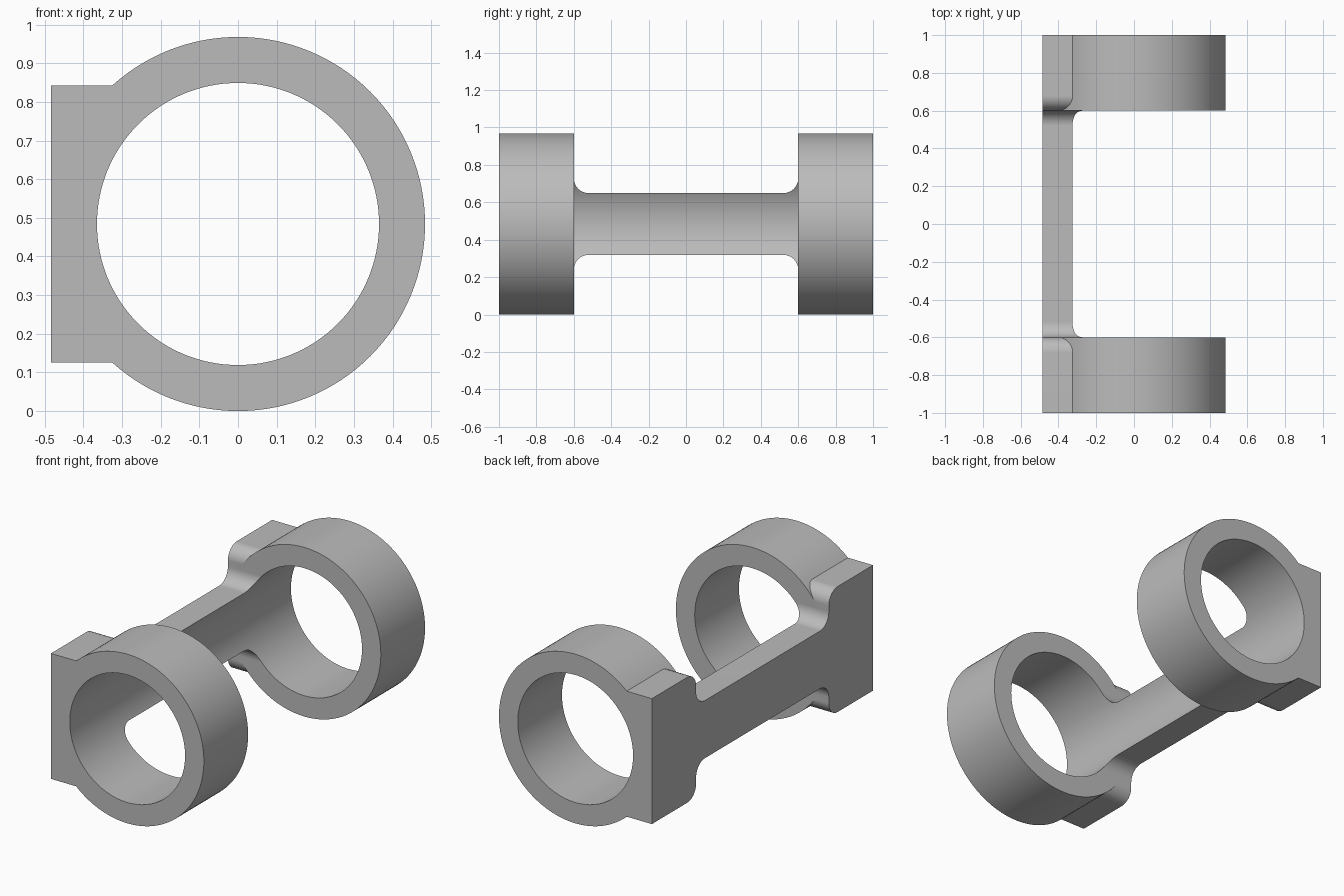
import bpy, bmesh
from math import sin, cos, pi
from mathutils import Matrix

cube = bpy.data.objects.get("Cube")
if cube:
    bpy.data.objects.remove(cube, do_unlink=True)

RADIUS = 0.484      # ring outer radius, also the axis height
BORE = 0.365        # ring inner radius
RING_Y = 0.6        # inner face of each ring
BAR = 0.165         # half height of the bar
FLANGE = 0.359      # half height of the end flanges
FILLET = 0.08

grey = bpy.data.materials.new("plain grey")
grey.use_nodes = True
colour = (0.5, 0.5, 0.5, 1)
grey.diffuse_color = colour
grey.node_tree.nodes["Principled BSDF"].inputs["Base Color"].default_value = colour


def make_object(name, bm):
    bmesh.ops.recalc_face_normals(bm, faces=bm.faces)
    mesh = bpy.data.meshes.new(name)
    bm.to_mesh(mesh)
    bm.free()
    mesh.materials.append(grey)
    obj = bpy.data.objects.new(name, mesh)
    bpy.context.collection.objects.link(obj)
    return obj


def cylinder(name, radius, y, length):
    bm = bmesh.new()
    bmesh.ops.create_cone(
        bm, cap_ends=True, segments=128, radius1=radius, radius2=radius, depth=length,
        matrix=Matrix.Translation((0, y, RADIUS)) @ Matrix.Rotation(pi / 2, 4, "X"))
    return make_object(name, bm)


def arc(y, z, start, end, steps=12):
    angles = [start + (end - start) * i / steps for i in range(steps + 1)]
    return [(y + FILLET * cos(a), z + FILLET * sin(a)) for a in angles]


def combine(target, other, operation):
    mod = target.modifiers.new(operation.lower(), "BOOLEAN")
    mod.operation = operation
    mod.solver = "EXACT"
    mod.object = other
    bpy.context.view_layer.objects.active = target
    bpy.ops.object.modifier_apply(modifier=mod.name)
    bpy.data.objects.remove(other, do_unlink=True)


# Side outline of bar and flanges: one quarter, mirrored twice
quarter = arc(RING_Y - FILLET, BAR + FILLET, -pi / 2, 0)
quarter += arc(RING_Y + FILLET, FLANGE - FILLET, pi, pi / 2)
quarter.append((1, FLANGE))
upper = [(-y, z) for y, z in reversed(quarter)] + quarter
outline = upper + [(y, -z) for y, z in reversed(upper)]

# Bar with flanges, extruded sideways from the flat mounting face
bm = bmesh.new()
face = bm.faces.new([bm.verts.new((-RADIUS, y, RADIUS + z)) for y, z in outline])
extruded = bmesh.ops.extrude_face_region(bm, geom=[face])["geom"]
bmesh.ops.translate(bm, vec=(0.234, 0, 0),
                    verts=[v for v in extruded if isinstance(v, bmesh.types.BMVert)])
bracket = make_object("ring_bracket", bm)

# Two end rings, then one bore through everything
for side in (-1, 1):
    ring = cylinder("ring", RADIUS, side * (RING_Y + 1) / 2, 1 - RING_Y)
    combine(bracket, ring, "UNION")
combine(bracket, cylinder("bore", BORE, 0, 2.4), "DIFFERENCE")

# Smooth the curved walls and keep the crisp edges
bpy.ops.object.select_all(action="DESELECT")
bracket.select_set(True)
bpy.context.view_layer.objects.active = bracket
bpy.ops.object.shade_smooth_by_angle(angle=pi / 6)
weighted = bracket.modifiers.new("flat_face_normals", "WEIGHTED_NORMAL")
weighted.keep_sharp = True
